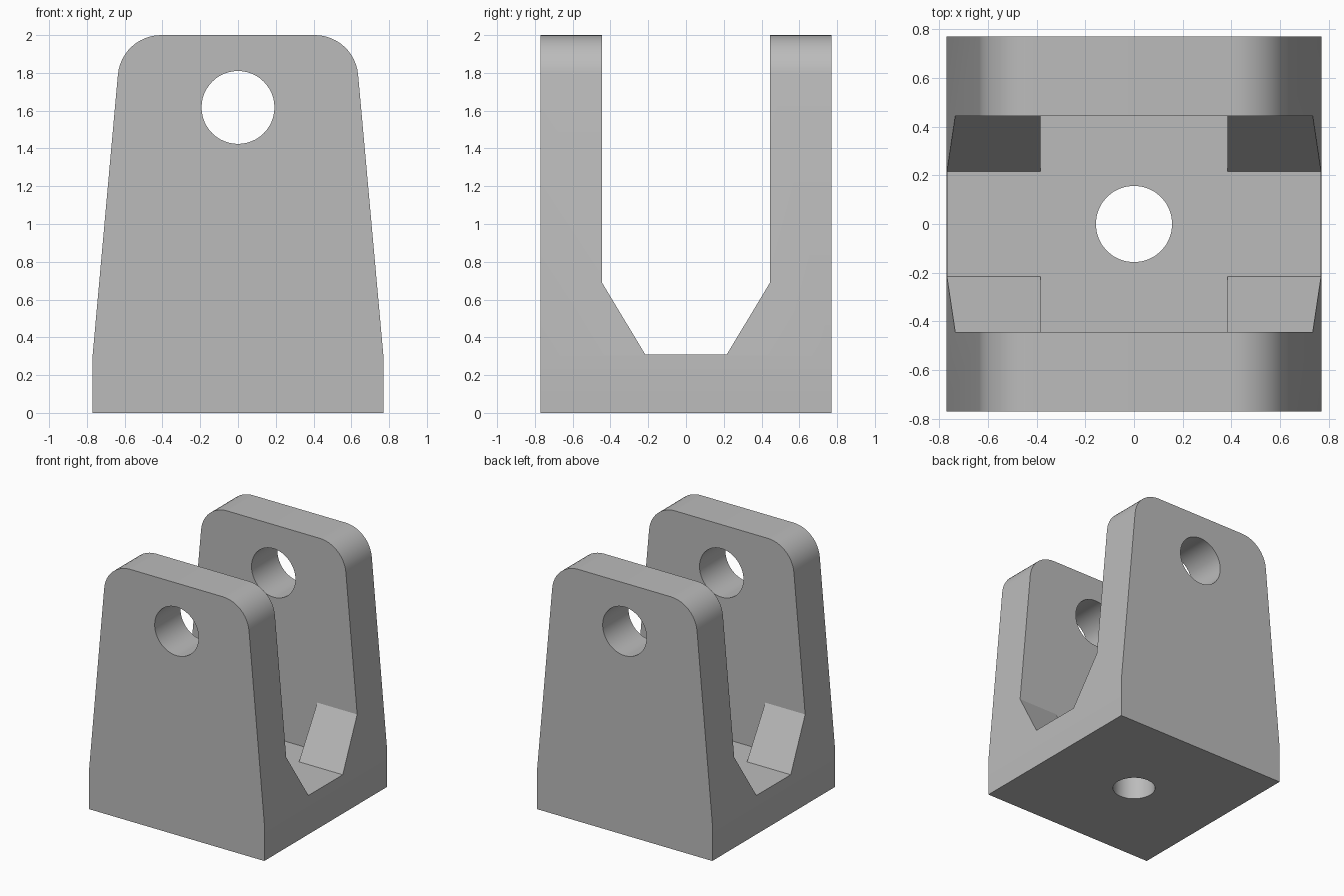
import bpy, bmesh, math
from mathutils import Matrix, Vector

if "Cube" in bpy.data.objects:
    bpy.data.objects.remove(bpy.data.objects["Cube"], do_unlink=True)

HALF, SLOT, FLOOR = 0.77, 0.445, 0.308

grey = bpy.data.materials.new("plain grey")
grey.use_nodes = True
grey.diffuse_color = (0.5, 0.5, 0.5, 1)
grey.node_tree.nodes["Principled BSDF"].inputs["Base Color"].default_value = (0.5, 0.5, 0.5, 1)


def prism(name, points, axis, half):
    """Extrude a mirrored (across, z) half profile along x or y."""
    outline = points + [(-a, z) for a, z in reversed(points)]
    place = (lambda a, z, d: (a, d, z)) if axis == "y" else (lambda a, z, d: (d, a, z))
    bm = bmesh.new()
    face = bm.faces.new([bm.verts.new(place(a, z, -half)) for a, z in outline])
    out = bmesh.ops.extrude_face_region(bm, geom=[face])["geom"]
    verts = [v for v in out if isinstance(v, bmesh.types.BMVert)]
    bmesh.ops.translate(bm, verts=verts, vec=place(0, 0, 2 * half))
    return finish(name, bm)


def cylinder(name, radius, depth, sides, matrix):
    bm = bmesh.new()
    bmesh.ops.create_cone(bm, cap_ends=True, segments=sides, radius1=radius,
                          radius2=radius, depth=depth, matrix=matrix)
    return finish(name, bm)


def finish(name, bm):
    bmesh.ops.recalc_face_normals(bm, faces=bm.faces)
    mesh = bpy.data.meshes.new(name)
    bm.to_mesh(mesh)
    bm.free()
    mesh.materials.append(grey)
    obj = bpy.data.objects.new(name, mesh)
    bpy.context.collection.objects.link(obj)
    return obj


# Tapered body with rounded top corners
foot, corner, radius = Vector((HALF, 0.3)), Vector((0.617, 2.0)), 0.23
lean = math.atan2(foot.x - corner.x, corner.y - foot.y)
tangent = radius / math.tan((math.pi / 2 + lean) / 2)
centre = Vector((corner.x - tangent, corner.y - radius))
steps = 12
arc = []
for i in range(steps + 1):
    angle = lean + (math.pi / 2 - lean) * i / steps
    arc.append((centre.x + radius * math.cos(angle), centre.y + radius * math.sin(angle)))
body = prism("clevis_bracket", [(HALF, 0), tuple(foot)] + arc, "y", HALF)

# Slot with sloped gussets, the recess between the gussets, and the holes
cutters = [
    prism("slot_cutter", [(0.215, FLOOR), (SLOT, 0.69), (SLOT, 2.2)], "x", 1.0),
    prism("recess_cutter", [(SLOT, FLOOR), (SLOT, 1.2)], "x", 0.385),
    cylinder("pin_hole_cutter", 0.193, 2.0, 48,
             Matrix.Translation((0, 0, 1.617)) @ Matrix.Rotation(math.pi / 2, 4, "X")),
    cylinder("base_hole_cutter", 0.157, 1.0, 32, Matrix.Translation((0, 0, 0.2))),
]
bpy.context.view_layer.objects.active = body
body.select_set(True)
for cutter in cutters:
    cutter.hide_render = True
    cut = body.modifiers.new(cutter.name, "BOOLEAN")
    cut.operation, cut.solver, cut.object = "DIFFERENCE", "EXACT", cutter
    bpy.ops.object.modifier_apply(modifier=cut.name)
    bpy.data.objects.remove(cutter, do_unlink=True)

# Merge leftover flat seams, then smooth only the rounded surfaces
bm = bmesh.new()
bm.from_mesh(body.data)
bmesh.ops.remove_doubles(bm, verts=bm.verts, dist=0.0001)
bmesh.ops.dissolve_limit(bm, angle_limit=0.005, verts=bm.verts, edges=bm.edges)
bm.to_mesh(body.data)
bm.free()
bpy.ops.object.select_all(action="DESELECT")
body.select_set(True)
bpy.ops.object.shade_smooth_by_angle(angle=math.radians(25))
